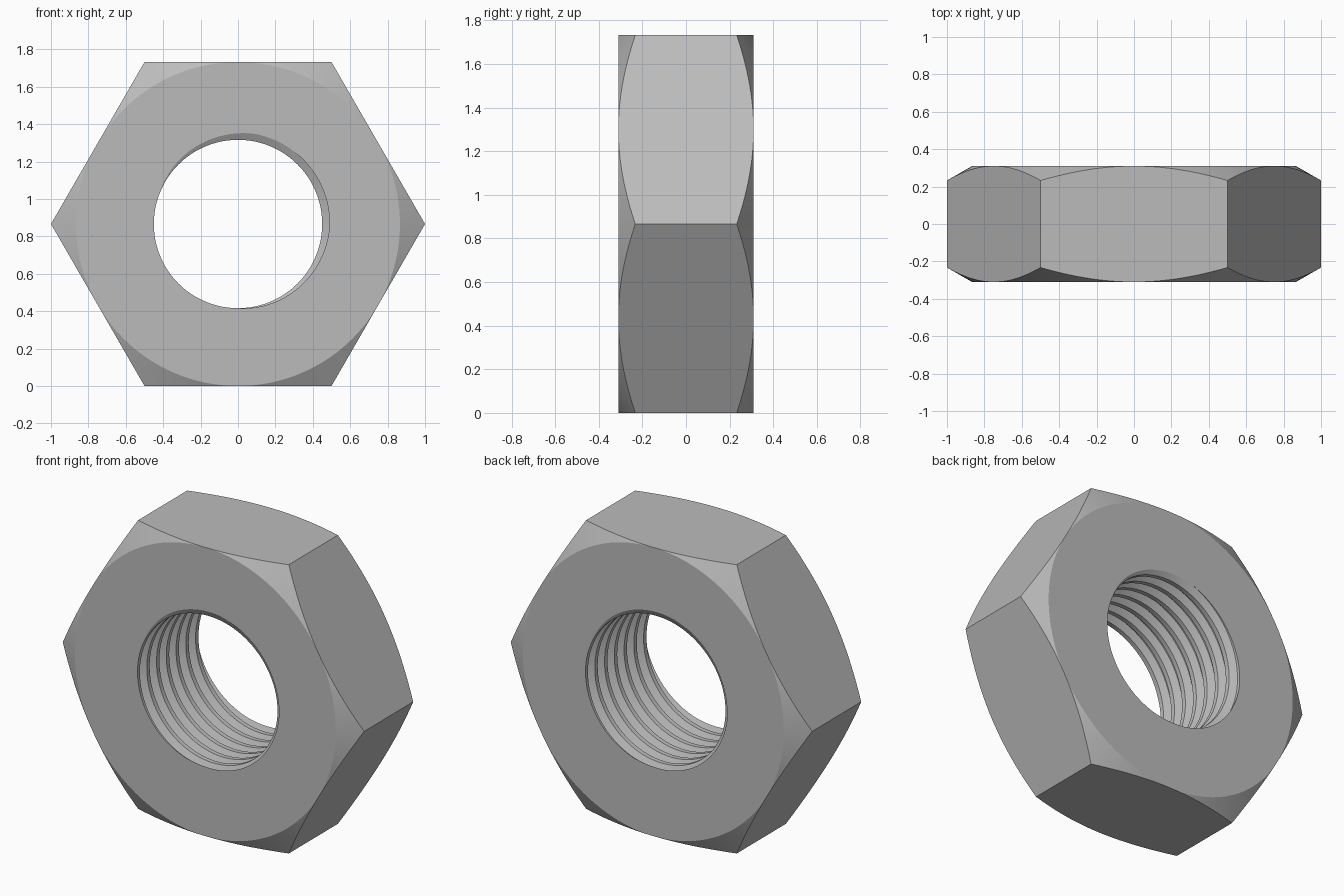
import bpy
import bmesh
from math import pi, cos, sin, tan, radians

cube = bpy.data.objects.get("Cube")
if cube:
    bpy.data.objects.remove(cube, do_unlink=True)

APOTHEM = 0.866          # centre to flat
HALF = 0.31              # half thickness
MINOR, MAJOR = 0.45, 0.49
PITCH = 0.0925
TURNS = 9
STEPS = 144              # divisible by 12: columns land on corners and mid-flats

# One thread period: (phase, radius)
THREAD = [(0, MAJOR), (0.22, MAJOR), (0.45, MINOR), (0.75, MINOR), (1, MAJOR)]


def thread_radius(phase):
    phase %= 1
    for (a, ra), (b, rb) in zip(THREAD, THREAD[1:]):
        if phase <= b:
            return ra + (rb - ra) * (phase - a) / (b - a)


def column(turn):
    """Closed section (radius, depth towards the front) at one angle."""
    section = []
    # Helical bore, trimmed at both faces
    for k in range(-1, TURNS):
        for phase, _ in THREAD[:-1]:
            w = HALF + PITCH * (turn - phase - k)
            w = max(-HALF, min(HALF, w))
            section.append((thread_radius(turn - (w - HALF) / PITCH + 1e-7), w))
    # Washer face, conical chamfer and hexagon flat
    off_flat = (turn * 2 * pi) % (pi / 3) - pi / 6
    hex_radius = APOTHEM / cos(off_flat)
    edge = HALF - (hex_radius - APOTHEM) * tan(radians(30))
    section += [(APOTHEM, -HALF), (hex_radius, -edge),
                (hex_radius, edge), (APOTHEM, HALF)]
    return section


# Sweep the section round the axis
bm = bmesh.new()
columns = []
for i in range(STEPS + 1):
    a = 2 * pi * i / STEPS
    columns.append([bm.verts.new((r * cos(a), -w, APOTHEM + r * sin(a)))
                    for r, w in column(i / STEPS)])
for left, right in zip(columns, columns[1:]):
    for j in range(len(left)):
        n = (j + 1) % len(left)
        bm.faces.new((left[j], left[n], right[n], right[j]))
bmesh.ops.remove_doubles(bm, verts=bm.verts, dist=2e-5)
bmesh.ops.recalc_face_normals(bm, faces=bm.faces)

mesh = bpy.data.meshes.new("hex_nut")
bm.to_mesh(mesh)
bm.free()
nut = bpy.data.objects.new("hex_nut", mesh)
bpy.context.collection.objects.link(nut)

# Plain grey metal
steel = bpy.data.materials.new("grey_steel")
steel.use_nodes = True
steel.diffuse_color = (0.5, 0.5, 0.5, 1)
steel.node_tree.nodes["Principled BSDF"].inputs["Base Color"].default_value = (0.5, 0.5, 0.5, 1)
mesh.materials.append(steel)

# Smooth cones and threads, crisp edges
bpy.ops.object.select_all(action='DESELECT')
nut.select_set(True)
bpy.context.view_layer.objects.active = nut
bpy.ops.object.shade_smooth_by_angle(angle=radians(20))
